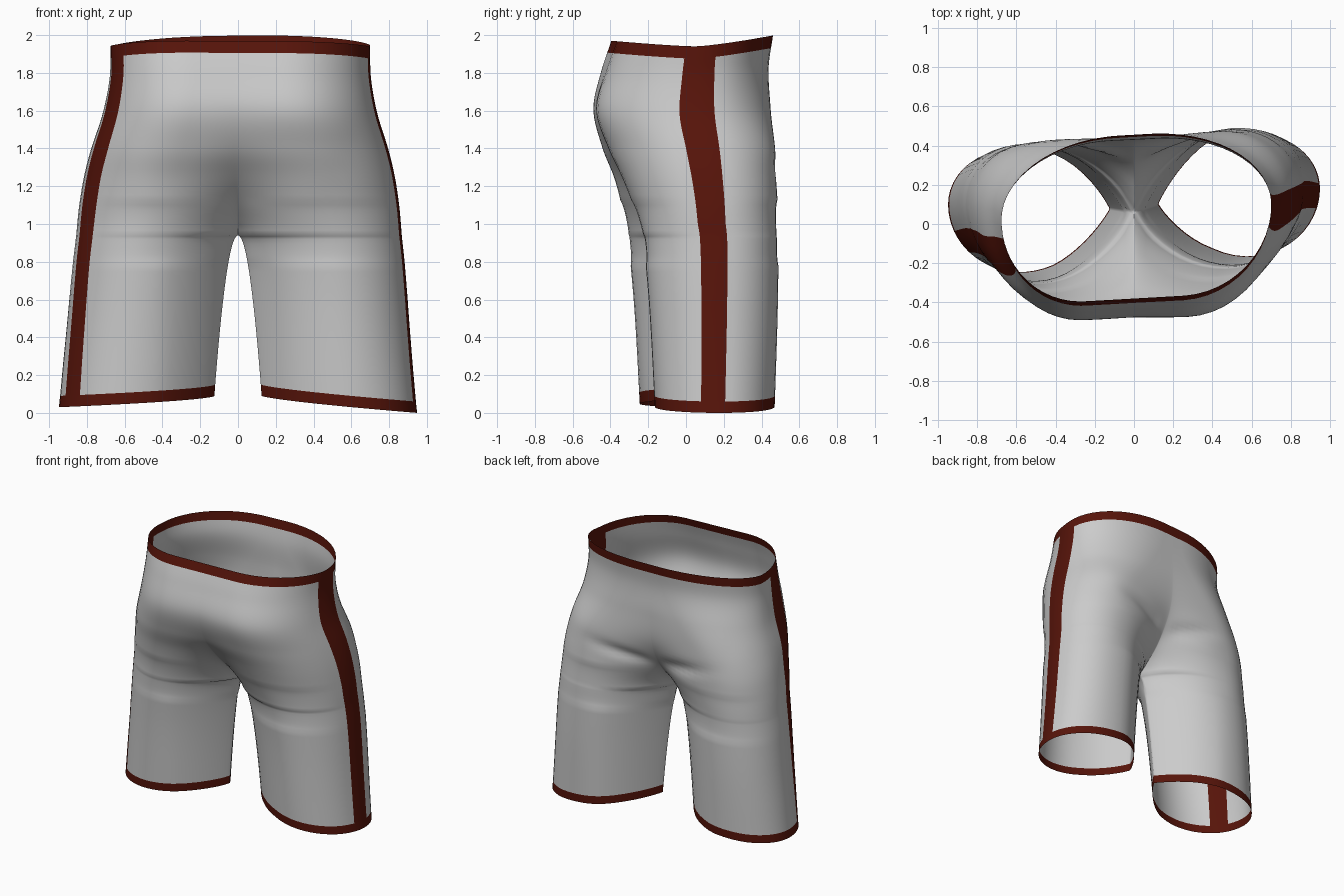
import bpy, bmesh
from math import sin, cos, radians, exp

if "Cube" in bpy.data.objects:
    bpy.data.objects.remove(bpy.data.objects["Cube"])

# Sections: z, outer x, front apex x, back apex x, centre front y,
# centre back y, front y, back y, outer y, left/right y shift
LEVELS = [
    (.07, .948, .58, .55, .09, .09, -.205, .43, .14, .04),
    (.50, .905, .54, .54, .08, .08, -.23, .445, .145, .04),
    (.80, .878, .50, .52, .07, .07, -.255, .45, .145, .04),
    (.94, .862, .47, .51, .06, .06, -.272, .45, .14, .04),
    (1.0, .857, .45, .50, -.01, .13, -.285, .45, .137, .035),
    (1.1, .847, .42, .48, -.13, .25, -.31, .45, .13, .035),
    (1.25, .823, .38, .45, -.28, .36, -.36, .45, .12, .03),
    (1.4, .787, .32, .40, -.40, .42, -.425, .45, .10, .03),
    (1.6, .727, .27, .25, -.475, .435, -.482, .44, .08, .02),
    (1.8, .692, .25, .12, -.435, .43, -.437, .43, .06, .035),
    (1.97, .688, .25, .08, -.38, .455, -.38, .455, .06, .04),
]
CROTCH = .94


def clamp(v):
    return max(0.0, min(1.0, v))


def section(z):
    """Smooth interpolation between the sections."""
    n = len(LEVELS)
    i = 0
    while i < n - 2 and z > LEVELS[i + 1][0]:
        i += 1
    a, b = LEVELS[i], LEVELS[i + 1]
    p, q = LEVELS[max(i - 1, 0)], LEVELS[min(i + 2, n - 1)]
    h = b[0] - a[0]
    t = (z - a[0]) / h
    out = []
    for k in range(1, 10):
        m0 = (b[k] - p[k]) / (b[0] - p[0]) * h
        m1 = (q[k] - a[k]) / (q[0] - a[0]) * h
        out.append((2*t**3 - 3*t*t + 1) * a[k] + (t**3 - 2*t*t + t) * m0
                   + (3*t*t - 2*t**3) * b[k] + (t**3 - t*t) * m1)
    return out


def point(s, z, c):
    """Surface point; c runs 0..360 from inner front round the outside to inner back."""
    xo, xf, xb, yf, yb, F, B, O, sh = section(z)
    below = CROTCH - z
    xi = .125 * (below / .87)**.5 if below > 1e-5 else 0     # arched inner leg
    if below > -1e-5:
        yb = yf
    xo += s * .012 * clamp((z - .3) / 1.5)
    if 0 < c < 360:                             # left stripe slants forward
        c += (7 if s < 0 else 2) * (z - 1) * sin(radians(c / 2))**2
    c = max(0, min(360, c))
    front = c <= 180
    a = radians(c if front else 360 - c)
    xm, y0, Y = (xf, yf, F) if front else (xb, yb, B)
    p = 1.8 + clamp((z - CROTCH) / .35)         # pinched inner thigh
    if a <= radians(90):
        x = xm - (xm - xi) * cos(a)
        y = y0 + (Y - y0) * max(0, sin(a))**p
    else:
        a -= radians(90)
        full = 1 if front else .87 + .13 * clamp((z - 1.2) / .4)   # fuller back of thigh
        x = xm + (xo - xm) * max(0, sin(a))**full
        y = O + (Y - O) * cos(a)
    y += s * sh * clamp(x / (.4 + .3 * clamp((z - .9) / .8)))
    if not front:                               # soft fold under the seat
        y -= .025 * exp(-((z - 1.2 - .2 * x) / .045)**2) * exp(-((x - .22) / .2)**2) * clamp(x / .1)
    # Dipped waist and tilted hem
    u = (y - .05) / .42
    top = 1.94 + (.028 if u < 0 else .06) * abs(u)**1.3
    t = clamp((x - xi) / (xo - xi))
    hem = .09 - (.09 * t**.75 if s > 0 else .06 * t**.6)
    dz = (top - 1.97) * clamp((z - 1.3) / .6) + (hem - .07) * clamp((.6 - z) / .46)
    return (s * x, y, z + dz)


def span(a, b, n):
    return [a + (b - a) * i / n for i in range(n + 1)]


def build(name, patches, mat=None):
    bm = bmesh.new()
    for s, rows, cols in patches:
        g = [[bm.verts.new(point(s, z, c)) for c in cols] for z in rows]
        for i in range(len(rows) - 1):
            for j in range(len(cols) - 1):
                f = [g[i][j], g[i+1][j], g[i+1][j+1], g[i][j+1]]
                bm.faces.new(f if s > 0 else f[::-1]).smooth = True
    bmesh.ops.remove_doubles(bm, verts=bm.verts, dist=1e-4)
    # Relax the cloth where torso flows into the legs
    soft = [v for v in bm.verts if not v.is_boundary
            and .78 < v.co.z < 1.12 and abs(v.co.x) > .04]
    for _ in range(12 if mat is None else 0):
        bmesh.ops.smooth_vert(bm, verts=soft, factor=.5,
                              use_axis_x=False, use_axis_y=True, use_axis_z=False)
    me = bpy.data.meshes.new(name)
    bm.to_mesh(me)
    bm.free()
    ob = bpy.data.objects.new(name, me)
    bpy.context.collection.objects.link(ob)
    if mat:
        me.materials.append(mat)


red = bpy.data.materials.new("dark_red")
red.diffuse_color = (.095, .007, .003, 1)
red.use_nodes = True
red.node_tree.nodes["Principled BSDF"].inputs["Base Color"].default_value = red.diffuse_color

# Row and column layout: trim strips share their edges with the cloth
waist_rows, hem_rows = span(1.97, 1.905, 2), span(.13, .07, 2)
body_rows = span(1.905, CROTCH, 36) + [.935, .92, .895] + span(.87, .13, 24)
STRIPE = {1: (165, 187), -1: (141, 163)}
front = {s: span(0, STRIPE[s][0], 22) for s in STRIPE}
side = {s: span(*STRIPE[s], 4) for s in STRIPE}
back = {s: span(STRIPE[s][1], 360, 26) for s in STRIPE}
around = {s: front[s] + side[s][1:] + back[s][1:] for s in STRIPE}

# Cloth of the shorts
build("shorts_cloth", [(s, body_rows, c[s]) for s in STRIPE for c in (front, back)])
# Waistband
build("waistband", [(s, waist_rows, around[s]) for s in STRIPE], red)
# Side stripes and leg hems
for s, label in ((1, "right"), (-1, "left")):
    build(label + "_side_stripe", [(s, body_rows, side[s])], red)
    build(label + "_leg_hem", [(s, hem_rows, around[s])], red)
